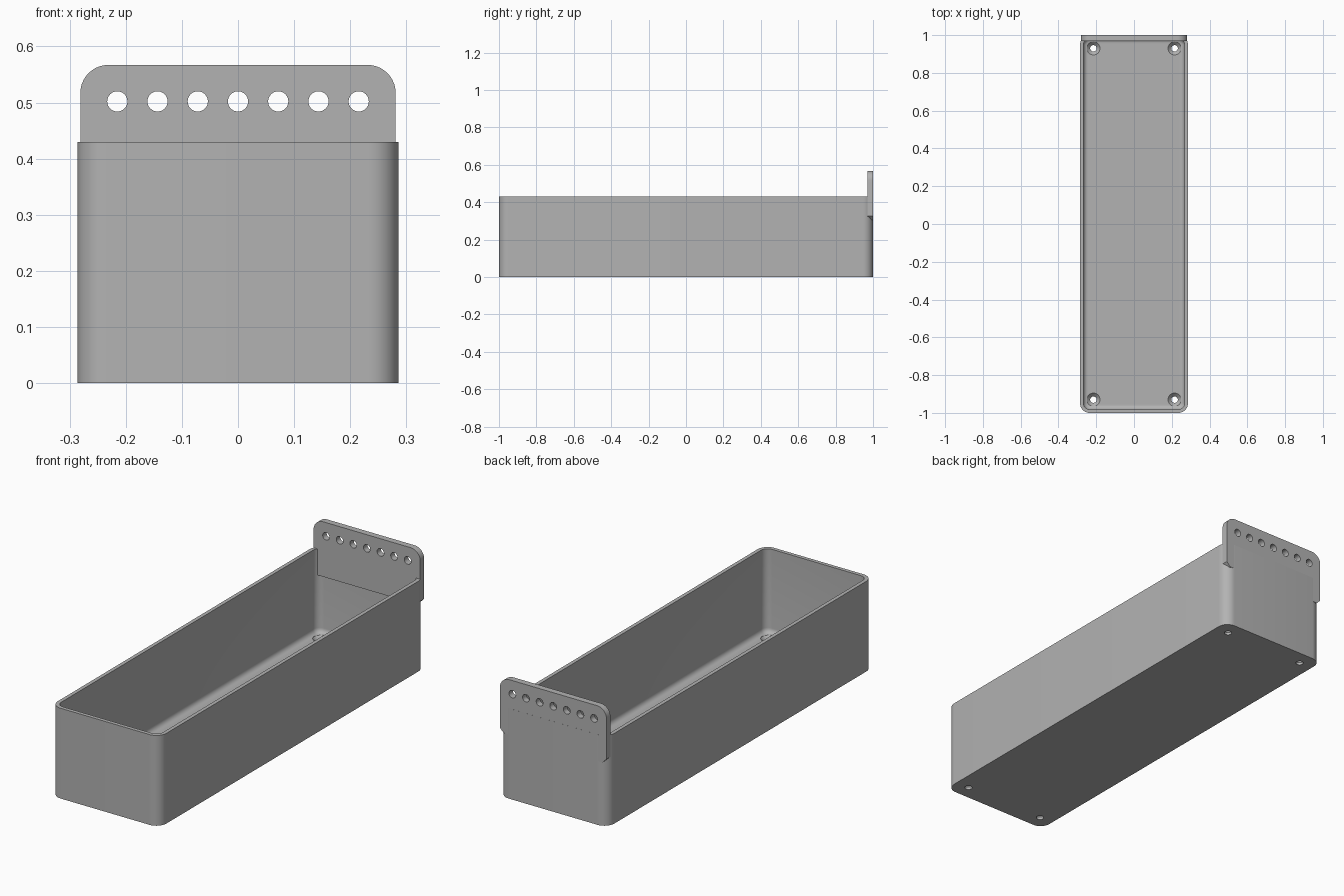
import bpy, bmesh, math

if "Cube" in bpy.data.objects:
    bpy.data.objects.remove(bpy.data.objects["Cube"])

HALF_X, HALF_Y, HEIGHT = 0.286, 1.0, 0.43
CORNER, WALL, FLOOR, FILLET = 0.052, 0.018, 0.03, 0.024

grey = bpy.data.materials.new("plain_grey")
grey.use_nodes = True
grey.diffuse_color = (0.45, 0.45, 0.45, 1)
grey.node_tree.nodes["Principled BSDF"].inputs["Base Color"].default_value = (0.45, 0.45, 0.45, 1)


def make_object(name, bm):
    bmesh.ops.recalc_face_normals(bm, faces=bm.faces)
    mesh = bpy.data.meshes.new(name)
    bm.to_mesh(mesh)
    bm.free()
    obj = bpy.data.objects.new(name, mesh)
    bpy.context.collection.objects.link(obj)
    mesh.materials.append(grey)
    return obj


def rounded_rect(half_w, half_h, radius, steps=10):
    points = []
    for corner, (sx, sy) in enumerate([(1, 1), (-1, 1), (-1, -1), (1, -1)]):
        for i in range(steps + 1):
            a = math.pi / 2 * (corner + i / steps)
            points.append((sx * (half_w - radius) + radius * math.cos(a),
                           sy * (half_h - radius) + radius * math.sin(a)))
    return points


def loft(bm, loops):
    """Skin closed loops of equal length and cap both ends."""
    rings = [[bm.verts.new(p) for p in loop] for loop in loops]
    for a, b in zip(rings, rings[1:]):
        for i in range(len(a)):
            j = (i + 1) % len(a)
            bm.faces.new((a[i], a[j], b[j], b[i]))
    bm.faces.new(rings[0])
    bm.faces.new(rings[-1])


def circle(radius, sides=32):
    return [(radius * math.cos(math.tau * i / sides),
             radius * math.sin(math.tau * i / sides)) for i in range(sides)]


def cut(target, cutter):
    cutter.hide_render = True
    mod = target.modifiers.new("holes", 'BOOLEAN')
    mod.operation, mod.solver, mod.object = 'DIFFERENCE', 'EXACT', cutter
    bpy.context.view_layer.objects.active = target
    bpy.ops.object.modifier_apply(modifier=mod.name)
    bpy.data.objects.remove(cutter)


def smooth(obj):
    bpy.ops.object.select_all(action='DESELECT')
    obj.select_set(True)
    bpy.context.view_layer.objects.active = obj
    bpy.ops.object.shade_smooth_by_angle(angle=math.radians(30))


# Open tray: outside wall, rim, inside wall, filleted floor
sections = [(0, 0), (0, HEIGHT), (WALL, HEIGHT)]
for i in range(7):
    a = math.pi / 2 * i / 6
    sections.append((WALL + FILLET * (1 - math.cos(a)),
                     FLOOR + FILLET * (1 - math.sin(a))))
bm = bmesh.new()
loft(bm, [[(x, y, z) for x, y in rounded_rect(HALF_X - d, HALF_Y - d, CORNER - d)]
          for d, z in sections])
tray = make_object("tray", bm)

# Countersunk screw holes in the floor corners
bm = bmesh.new()
for sx in (-1, 1):
    for sy in (-1, 1):
        loft(bm, [[(sx * 0.215 + x, sy * 0.93 + y, z) for x, y in circle(r)]
                  for r, z in [(0.017, -0.02), (0.017, 0.012), (0.035, FLOOR), (0.035, 0.06)]])
cut(tray, make_object("screw_cutter", bm))
smooth(tray)

# Back plate with rounded top corners and clipped lower corners
top, low, half, radius = 0.567, 0.305, 0.281, 0.05
right = [(half - 0.02, low), (half, low + 0.02)]
for i in range(11):
    a = math.pi / 2 * i / 10
    right.append((half - radius + radius * math.cos(a), top - radius + radius * math.sin(a)))
profile = right + [(-x, z) for x, z in reversed(right)]
bm = bmesh.new()
loft(bm, [[(x, y, z) for x, z in profile] for y in (0.97, 0.9997)])
plate = make_object("back_plate", bm)

# Row of hanging holes
bm = bmesh.new()
for i in range(-3, 4):
    loft(bm, [[(i * 0.0717 + x, y, 0.502 + z) for x, z in circle(0.018)] for y in (0.9, 1.1)])
cut(plate, make_object("hole_cutter", bm))
smooth(plate)
